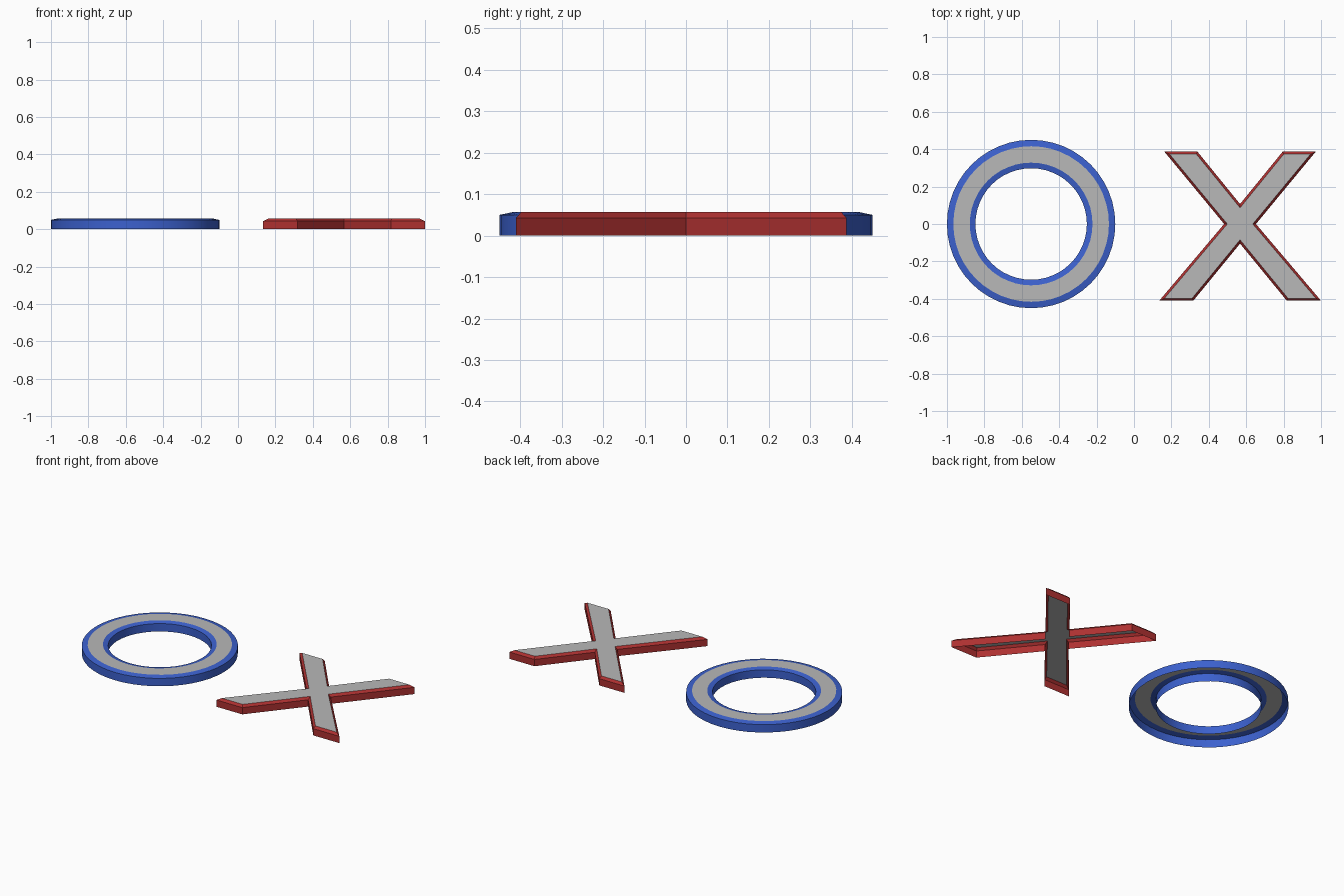
import bpy, bmesh, math
from mathutils import Vector

cube = bpy.data.objects.get("Cube")
if cube:
    bpy.data.objects.remove(cube, do_unlink=True)


def material(name, rgb):
    m = bpy.data.materials.new(name)
    m.use_nodes = True
    m.diffuse_color = (*rgb, 1)
    m.node_tree.nodes["Principled BSDF"].inputs["Base Color"].default_value = (*rgb, 1)
    return m


grey = material("light_grey", (0.48, 0.48, 0.48))
blue = material("blue", (0.045, 0.12, 0.62))
red = material("red", (0.42, 0.03, 0.03))

TOP = 0.057


def finish(bm, name, side):
    # Horizontal top faces are grey, walls and bevels take the side colour
    for f in bm.faces:
        f.normal_update()
        f.material_index = 1 if abs(f.normal.z) > 0.99 else 0
    mesh = bpy.data.meshes.new(name)
    bm.to_mesh(mesh)
    bm.free()
    mesh.materials.append(side)
    mesh.materials.append(grey)
    obj = bpy.data.objects.new(name, mesh)
    bpy.context.collection.objects.link(obj)
    return obj


# Ring piece: open-bottomed shell spun from its cross-section
centre = Vector((-0.55, 0, 0))
profile = [(0.45, 0), (0.45, 0.05), (0.416, TOP), (0.328, TOP), (0.298, 0.05), (0.298, 0)]
bm = bmesh.new()
verts = [bm.verts.new(centre + Vector((r, 0, z))) for r, z in profile]
edges = [bm.edges.new(pair) for pair in zip(verts, verts[1:])]
bmesh.ops.spin(bm, geom=verts + edges, cent=centre, axis=(0, 0, 1),
               angle=math.tau, steps=48, use_merge=True)
bmesh.ops.remove_doubles(bm, verts=bm.verts, dist=0.0005)
bmesh.ops.recalc_face_normals(bm, faces=bm.faces)
if sum(f.normal.z * f.calc_area() for f in bm.faces) < 0:
    bmesh.ops.reverse_faces(bm, faces=bm.faces)
ring = finish(bm, "ring_piece", blue)
bpy.context.view_layer.objects.active = ring
ring.select_set(True)
bpy.ops.object.shade_smooth_by_angle(angle=math.radians(10))

# Cross piece: outline raised into walls, then a bevelled top, open below
outline = [(0.135, -0.41), (0.317, -0.41), (0.567, -0.105), (0.817, -0.41),
           (1.0, -0.41), (0.652, 0), (0.972, 0.387), (0.795, 0.387),
           (0.567, 0.107), (0.339, 0.387), (0.162, 0.387), (0.482, 0)]
bm = bmesh.new()
wall_top = 0.043
low = [bm.verts.new((x, y, 0)) for x, y in outline]
high = [bm.verts.new((x, y, wall_top)) for x, y in outline]
for i in range(len(outline)):
    j = (i + 1) % len(outline)
    bm.faces.new((low[i], low[j], high[j], high[i]))
cap = bm.faces.new(high)
bm.normal_update()
bmesh.ops.inset_region(bm, faces=[cap], thickness=0.013, use_even_offset=True)
for v in cap.verts:
    v.co.z = TOP
finish(bm, "cross_piece", red)
